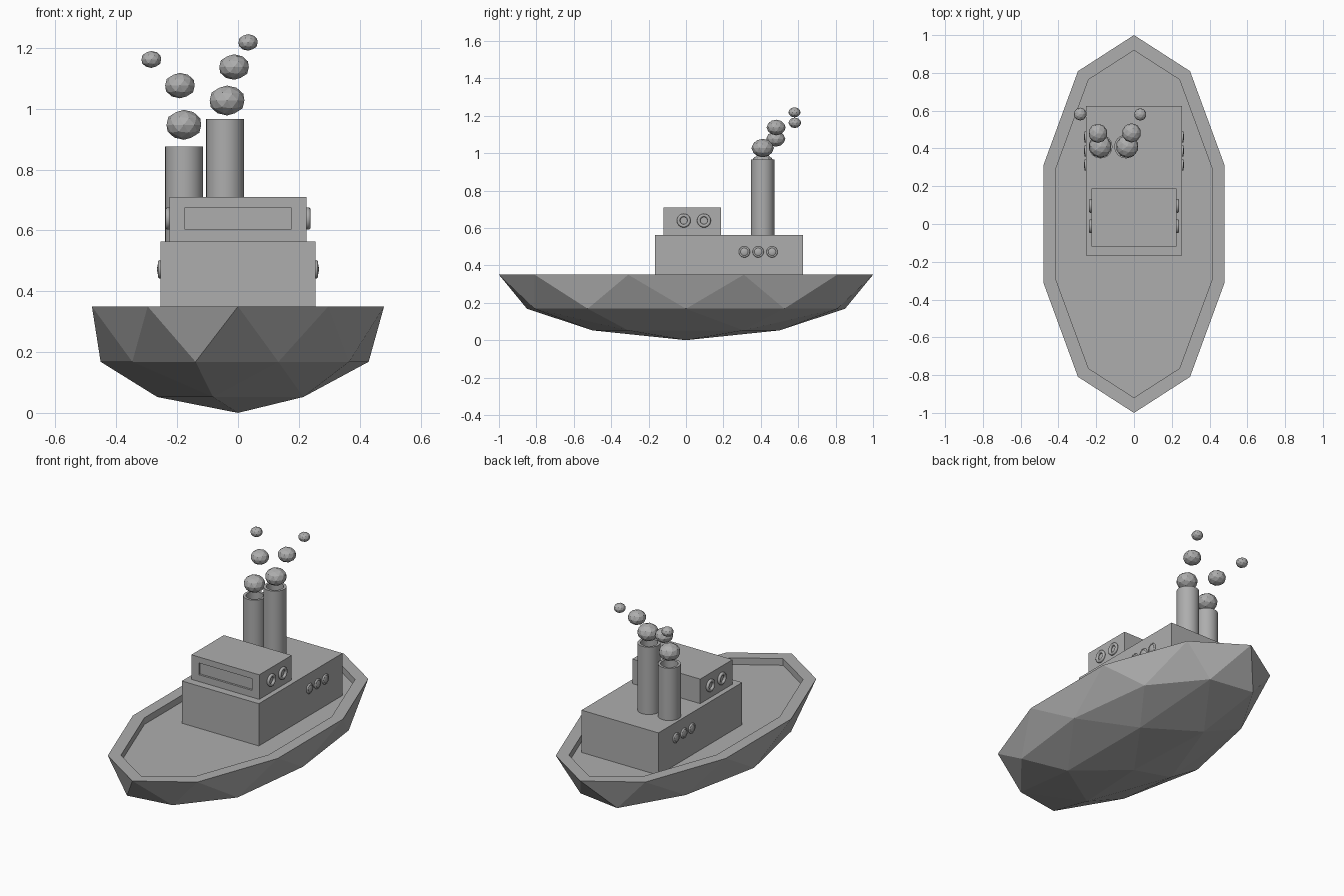
import bpy, bmesh, math
from mathutils import Matrix, Vector

cube = bpy.data.objects.get("Cube")
if cube:
    bpy.data.objects.remove(cube, do_unlink=True)

GREY = (0.42, 0.42, 0.42, 1)
grey = bpy.data.materials.new("plain grey")
grey.use_nodes = True
grey.diffuse_color = GREY
grey.node_tree.nodes["Principled BSDF"].inputs["Base Color"].default_value = GREY


def finish(bm, name, smooth=False):
    bm.normal_update()
    mesh = bpy.data.meshes.new(name)
    bm.to_mesh(mesh)
    bm.free()
    mesh.materials.append(grey)
    ob = bpy.data.objects.new(name, mesh)
    bpy.context.collection.objects.link(ob)
    if smooth:
        bpy.ops.object.select_all(action='DESELECT')
        ob.select_set(True)
        bpy.context.view_layer.objects.active = ob
        bpy.ops.object.shade_smooth_by_angle(angle=math.radians(40))
    return ob


def push(bm, face, offset):
    """Extrude one face by an offset, leaving walls behind it."""
    new = bmesh.ops.extrude_discrete_faces(bm, faces=[face])["faces"][0]
    bmesh.ops.translate(bm, vec=offset, verts=list(new.verts))


def box(low, high):
    bm = bmesh.new()
    bmesh.ops.create_cube(bm, size=1)
    low, high = Vector(low), Vector(high)
    bmesh.ops.scale(bm, vec=high - low, verts=bm.verts)
    bmesh.ops.translate(bm, vec=(low + high) / 2, verts=bm.verts)
    bm.normal_update()
    return bm


# Faceted hull: lower half of a stretched icosphere with a sunken deck
bm = bmesh.new()
bmesh.ops.create_icosphere(bm, subdivisions=2, radius=1)
bmesh.ops.delete(bm, geom=[v for v in bm.verts if v.co.z > 0.05], context='VERTS')
for v in bm.verts:
    if -0.6 < v.co.z < -0.4:
        v.co.z = -0.52
    v.co = (v.co.x * 0.505, v.co.y, (v.co.z + 1) * 0.35)
rim = [e for e in bm.edges if e.is_boundary]
deck = bmesh.ops.holes_fill(bm, edges=rim, sides=0)["faces"][0]
bmesh.ops.recalc_face_normals(bm, faces=bm.faces)
bmesh.ops.inset_individual(bm, faces=[deck], thickness=0.068, use_even_offset=True)
push(bm, deck, (0, 0, -0.04))
finish(bm, "hull")

# Lower cabin
finish(box((-0.255, -0.167, 0.31), (0.255, 0.625, 0.563)), "lower_cabin")

# Wheelhouse with a recessed front window
bm = box((-0.225, -0.12, 0.563), (0.225, 0.187, 0.71))
front = min(bm.faces, key=lambda f: f.calc_center_median().y)
bmesh.ops.inset_individual(bm, faces=[front], thickness=0.03)
for v in front.verts:
    v.co.x = math.copysign(0.176, v.co.x)
    v.co.z = 0.604 if v.co.z < 0.637 else 0.674
push(bm, front, (0, 0.012, 0))
finish(bm, "wheelhouse")


def ring(name, center, major, minor, steps=24, sides=10):
    """Torus whose axis runs along x."""
    bm = bmesh.new()
    loops = []
    for i in range(steps):
        a = math.tau * i / steps
        loop = []
        for j in range(sides):
            b = math.tau * j / sides
            r = major + minor * math.cos(b)
            p = Vector((minor * math.sin(b), r * math.cos(a), r * math.sin(a)))
            loop.append(bm.verts.new(p + Vector(center)))
        loops.append(loop)
    for i in range(steps):
        for j in range(sides):
            p, q, k = loops[i], loops[(i + 1) % steps], (j + 1) % sides
            bm.faces.new((p[j], q[j], q[k], p[k]))
    bmesh.ops.recalc_face_normals(bm, faces=bm.faces)
    finish(bm, name, True)


def dome(name, center, radius, depth):
    bm = bmesh.new()
    bmesh.ops.create_uvsphere(bm, u_segments=20, v_segments=10, radius=1)
    bmesh.ops.transform(bm, verts=bm.verts, matrix=Matrix.Translation(center)
                        @ Matrix.Diagonal((depth, radius, radius, 1)))
    finish(bm, name, True)


# Portholes on both sides
for side, s in (("left", 1), ("right", -1)):
    for i, y in enumerate((-0.012, 0.096)):
        ring(f"wheelhouse_porthole_{side}_{i + 1}", (s * 0.23, y, 0.639), 0.028, 0.009)
    for i, y in enumerate((0.312, 0.386, 0.46)):
        at = (s * 0.257, y, 0.472)
        ring(f"cabin_porthole_rim_{side}_{i + 1}", at, 0.024, 0.006)
        dome(f"cabin_porthole_glass_{side}_{i + 1}", at, 0.024, 0.009)


# Hollow funnels
def funnel(name, x, top):
    bm = bmesh.new()
    bottom = 0.56
    bmesh.ops.create_cone(bm, cap_ends=True, segments=32, radius1=0.0625,
                          radius2=0.0625, depth=top - bottom)
    bmesh.ops.translate(bm, vec=(x, 0.41, (top + bottom) / 2), verts=bm.verts)
    bm.normal_update()
    cap = max(bm.faces, key=lambda f: f.calc_center_median().z)
    bmesh.ops.inset_individual(bm, faces=[cap], thickness=0.015)
    push(bm, cap, (0, 0, -0.12))
    finish(bm, name, True)


funnel("right_funnel", -0.177, 0.876)
funnel("left_funnel", -0.042, 0.966)

# Faceted smoke puffs: x, y, z, radius
puffs = {
    "right": ((-0.178, 0.41, 0.947, 0.06), (-0.191, 0.48, 1.076, 0.051),
              (-0.285, 0.582, 1.162, 0.034)),
    "left": ((-0.036, 0.41, 1.027, 0.06), (-0.013, 0.482, 1.137, 0.051),
             (0.033, 0.58, 1.218, 0.033)),
}
for side, group in puffs.items():
    for i, (x, y, z, r) in enumerate(group):
        bm = bmesh.new()
        bmesh.ops.create_icosphere(bm, subdivisions=2, radius=r)
        bmesh.ops.scale(bm, vec=(1, 1, 0.82), verts=bm.verts)
        bmesh.ops.translate(bm, vec=(x, y, z), verts=bm.verts)
        finish(bm, f"smoke_puff_{side}_{i + 1}")
